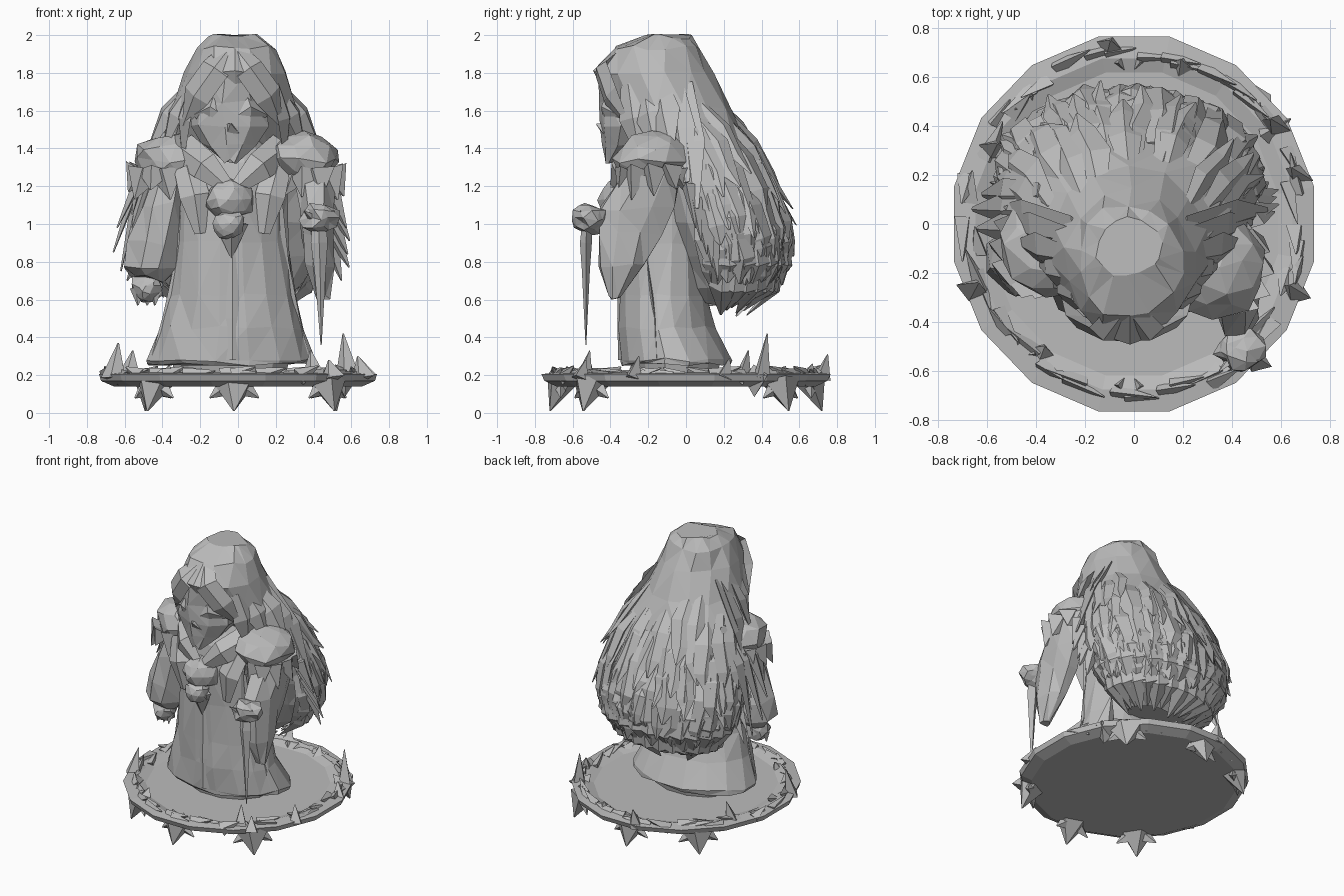
import bpy, bmesh, math, random
from mathutils import Vector

random.seed(7)
if "Cube" in bpy.data.objects:
    bpy.data.objects.remove(bpy.data.objects["Cube"], do_unlink=True)

GREY = (0.5, 0.5, 0.5, 1)
stone = bpy.data.materials.new("plain grey")
stone.use_nodes = True
stone.diffuse_color = GREY
stone.node_tree.nodes["Principled BSDF"].inputs["Base Color"].default_value = GREY


def finish(name, bm):
    bmesh.ops.recalc_face_normals(bm, faces=bm.faces)
    me = bpy.data.meshes.new(name)
    bm.to_mesh(me)
    bm.free()
    me.materials.append(stone)
    ob = bpy.data.objects.new(name, me)
    bpy.context.collection.objects.link(ob)


def skin(bm, rings):
    """Join rings of points with faces and cap both ends."""
    vs = [[bm.verts.new(p) for p in r] for r in rings]
    n = len(vs[0])
    for a, b in zip(vs, vs[1:]):
        for i in range(n):
            j = (i + 1) % n
            bm.faces.new((a[i], a[j], b[j], b[i]))
    bm.faces.new(vs[0])
    bm.faces.new(vs[-1])


def jit(a):
    return Vector([random.uniform(-a, a) for _ in range(3)])


def loft(name, sections, n, rough=0.0):
    """Stack ellipses given as z, cx, cy, rx, ry."""
    bm = bmesh.new()
    rings = []
    for z, cx, cy, rx, ry in sections:
        rings.append([Vector((cx + rx * math.cos(t), cy + ry * math.sin(t), z)) + jit(rough)
                      for t in (math.tau * (i + 0.5) / n for i in range(n))])
    skin(bm, rings)
    bmesh.ops.triangulate(bm, faces=[f for f in bm.faces if len(f.verts) == 4 and rough])
    finish(name, bm)


def tube(bm, path, widths, out, thick=0.4, sides=4):
    """Faceted blade along a path; out is the direction of its thickness."""
    rings = []
    for i, p in enumerate(path):
        d = (path[min(i + 1, len(path) - 1)] - path[max(i - 1, 0)]).normalized()
        s = d.cross(out).normalized()
        u = s.cross(d)
        rings.append([p + widths[i] * (s * math.cos(t) + u * math.sin(t) * thick)
                      for t in (math.tau * k / sides for k in range(sides))])
    skin(bm, rings)


def blob(name, loc, size, rough=0.12):
    bm = bmesh.new()
    bmesh.ops.create_icosphere(bm, subdivisions=2, radius=1)
    for v in bm.verts:
        v.co = Vector(loc) + (v.co + jit(rough)) * Vector(size)
    finish(name, bm)


def spike(bm, base, tip, r, sides=4, out=(0.3, 0.9, 0.1)):
    tube(bm, [Vector(base), Vector(tip)], [r, 0.004], Vector(out), 0.7, sides)


# Plinth: disc with a raised rim
loft("plinth", [(0.14, 0, 0, .67, .7), (0.17, 0, 0, .74, .765), (0.205, 0, 0, .75, .78),
                (0.215, 0, 0, .66, .69), (0.195, 0, 0, .6, .63)], 16)

# Broad pointed feet under the plinth
bm = bmesh.new()
for x, y in [(-.02, -.66), (-.44, -.5), (.47, -.5), (-.45, .5), (.48, .5), (-.02, .66)]:
    c, o = Vector((x, y, 0.17)), Vector((x, y, 0)).normalized()
    side = Vector((-o.y, o.x, 0))
    spike(bm, c, c + o * .06 - Vector((0, 0, .16)), .12, 5, o)
    for s in (-1, 1):
        spike(bm, c, c + side * s * .13 - Vector((0, 0, .09)), .08, 4, o)
finish("plinth_feet", bm)

# Broken shards lying and standing along the rim
bm = bmesh.new()
for i in range(44):
    t = math.tau * i / 44 + random.uniform(-.05, .05)
    r = random.uniform(.86, .95)
    p = Vector((.74 * r * math.cos(t), .77 * r * math.sin(t), .19))
    along = Vector((-math.sin(t), math.cos(t), 0)) * random.choice((-1, 1))
    spike(bm, p, p + along * random.uniform(.1, .18) + Vector((0, 0, random.uniform(.02, .06))), .05)
for x, y, h in [(-.66, -.27, .37), (.58, .4, .42), (.67, .2, .29), (.4, -.54, .33), (-.38, -.53, .25),
                (-.1, .72, .31), (-.58, .3, .33), (.66, -.28, .3), (.5, -.56, .28), (.2, .64, .26)]:
    spike(bm, (x, y, .18), (x * .96, y + .03, h), .07)
spike(bm, (.54, .36, .17), (.64, .43, .2), .09)
finish("rim_shards", bm)

# Gown: flared skirt, waist and chest
loft("gown", [(.26, -.04, -.05, .45, .29), (.28, -.04, -.05, .46, .3), (.45, -.03, -.1, .385, .255),
              (.62, -.03, -.12, .34, .24), (.9, -.03, -.12, .3, .24), (1.15, -.03, -.12, .29, .25),
              (1.32, -.03, -.1, .28, .24), (1.45, -.03, -.1, .17, .17)], 16, .012)
loft("underskirt", [(.19, -.04, -.05, .3, .22), (.27, -.04, -.05, .32, .24)], 12)

# Folds, front placket and open coat edges
bm = bmesh.new()
front = Vector((0, -1, 0))
for top, bot, w in [(-.03, -.03, .06), (-.16, -.27, .04), (.1, .2, .04), (-.25, -.4, .05), (.19, .32, .05)]:
    k = abs(bot + .03)
    path = [Vector((top, -.34 + k * .25, 1.22)), Vector(((top * 2 + bot) / 3, -.345 + k * .4, .8)),
            Vector(((top + bot * 2) / 3, -.34 + k * .5, .5)), Vector((bot, -.33 + k * .5, .28))]
    tube(bm, path, [w * .7, w * .7, w, w * 1.2], front, .4)
finish("gown_folds", bm)

# Collar lapels and chest pendant
bm = bmesh.new()
for s in (-1, 1):
    tube(bm, [Vector((-.03 + s * .27, -.2, 1.4)), Vector((-.03 + s * .15, -.36, 1.31)),
              Vector((-.03 + s * .03, -.38, 1.2))], [.09, .08, .04], front, .5)
    tube(bm, [Vector((-.03 + s * .24, -.28, 1.3)), Vector((-.03 + s * .2, -.35, 1.15)),
              Vector((-.03 + s * .17, -.33, .95))], [.07, .08, .03], front, .4)
spike(bm, (-.035, -.39, 1.0), (-.035, -.36, .82), .09, 4, front)
finish("collar", bm)
blob("pendant_head", (-.05, -.36, 1.13), (.13, .1, .11))
blob("pendant_jaw", (-.05, -.4, 1.0), (.09, .07, .08))

# Head with brow, nose and pointed chin
loft("face", [(1.33, -.04, -.39, .03, .03), (1.42, -.04, -.31, .15, .14), (1.52, -.04, -.27, .21, .19),
              (1.65, -.04, -.26, .2, .2), (1.78, -.04, -.28, .16, .19), (1.84, -.04, -.28, .1, .15)], 9, .012)
bm = bmesh.new()
spike(bm, (-.04, -.42, 1.5), (-.04, -.475, 1.53), .06, 4)
for s in (-1, 1):
    tube(bm, [Vector((-.04, -.43, 1.55)), Vector((-.04 + s * .1, -.43, 1.62)),
              Vector((-.04 + s * .19, -.35, 1.58))], [.03, .05, .03], front, .4)
finish("face_features", bm)

# Hair: solid core, and locks that follow its outline
HAIR = [(1.995, -.02, -.1, .13, .12), (1.93, -.02, -.15, .215, .23), (1.8, -.02, -.17, .265, .31),
        (1.62, -.02, -.08, .33, .31), (1.4, -.02, .09, .41, .27), (1.2, -.02, .15, .47, .3),
        (1.0, -.02, .2, .51, .32), (.82, -.02, .24, .47, .28), (.66, -.02, .23, .36, .21),
        (.58, -.02, .2, .22, .12)]
loft("hair_core", HAIR, 14, .015)


def on_hair(t, z, lift):
    for a, b in zip(HAIR, HAIR[1:]):
        if a[0] >= z >= b[0]:
            k = (a[0] - z) / (a[0] - b[0])
            cx, cy, rx, ry = [u + (v - u) * k for u, v in zip(a[1:], b[1:])]
            return Vector((cx + (rx + lift) * math.cos(t), cy + (ry + lift) * math.sin(t), z))


bm = bmesh.new()
for z0, length, count in [(1.6, .45, 13), (1.47, .5, 16), (1.3, .45, 18), (1.12, .38, 19), (.97, .33, 18)]:
    for i in range(count):
        t = math.radians(-22 + 228 * (i + random.uniform(.1, .9)) / count)
        z = z0 + random.uniform(-.09, .09)
        ln = min(length * random.uniform(.75, 1.2), z - .6)
        tip = random.uniform(.02, .08)
        path = [on_hair(t, z, -.025)] + [on_hair(t + random.uniform(-.05, .05), z - ln * k, lift)
                                         for k, lift in ((.35, .015), (.75, .03), (1, tip))]
        w = random.uniform(.05, .09)
        tube(bm, path, [w * .5, w, w * .8, .006], Vector((math.cos(t), math.sin(t), .2)), .4)
finish("hair_locks", bm)

# Ragged ends that curl under
bm = bmesh.new()
for row, (top, drop) in enumerate([(.9, .68), (.74, .58)]):
    for i in range(15):
        t = math.radians(-15 + 210 * (i + row * .5) / 15)
        tip = on_hair(t, drop, 0) - Vector((0, 0, random.uniform(.01, .07)))
        tube(bm, [on_hair(t, top, .01), on_hair(t, (top + drop) / 2, .03), tip], [.05, .08, .006],
             Vector((math.cos(t), math.sin(t), 0)), .4)
finish("hair_ends", bm)

# Fringe and long locks framing the face
bm = bmesh.new()
for s in (-1, 1):
    tube(bm, [Vector((-.03 + s * .02, -.36, 1.91)), Vector((-.03 + s * .09, -.45, 1.82)),
              Vector((-.03 + s * .19, -.4, 1.68)), Vector((-.03 + s * .26, -.3, 1.52))],
         [.06, .08, .08, .01], Vector((s * .3, -1, .2)), .35)
    for x, y, z in [(.27, -.24, 1.36), (.37, -.16, 1.4), (.45, -.08, 1.4), (.5, .0, 1.22), (.56, .05, 1.08)]:
        tip = Vector((-.02 + s * x, y, z))
        start = Vector((-.02 + s * .22, y - .06, 1.74))
        tube(bm, [start, start.lerp(tip, .5) + Vector((s * .02, 0, .01)), tip],
             [.05, .09, .02], Vector((s, -.4, 0)), .35)
# Loose locks draped over the right arm
for x, y, z in [(-.56, -.1, 1.05), (-.64, -.02, .98), (-.66, .06, .85), (-.62, .12, .75)]:
    tube(bm, [Vector((-.38, y, 1.48)), Vector((-.52, y, 1.25)), Vector((x, y, z))], [.05, .07, .01],
         Vector((-1, -.2, 0)), .4)
finish("face_locks", bm)

# Shoulders, fur cuffs and bell sleeves
for s, side, y0 in ((1, "left", -.17), (-1, "right", -.1)):
    blob(side + "_shoulder", (s * .35 - .01, y0, 1.34), (.19, .2, .15))
    bm = bmesh.new()
    for i in range(10):
        a = math.tau * i / 10
        p = Vector((s * .4 - .01 + .1 * math.cos(a), y0 + .15 * math.sin(a), 1.28))
        spike(bm, p, p + Vector((.07 * math.cos(a), .05 * math.sin(a), -random.uniform(.08, .16))), .1)
    for i in range(5):
        p = Vector((s * .48, .02 + .03 * i, 1.2 - .07 * i))
        spike(bm, p, p + Vector((s * random.uniform(.06, .12), .03, -.22)), .06)
    finish(side + "_fur", bm)
loft("left_sleeve", [(1.26, .4, -.18, .12, .16), (1.08, .42, -.26, .1, .21), (.95, .42, -.3, .09, .18),
                     (.78, .43, -.34, .075, .13), (.61, .45, -.38, .03, .03)], 8, .012)
loft("right_sleeve", [(1.3, -.34, -.11, .1, .14), (1.1, -.4, -.12, .12, .16), (.9, -.44, -.13, .14, .16),
                      (.76, -.46, -.14, .15, .14), (.71, -.47, -.14, .1, .1)], 8, .02)

# Hands and the held thorn
blob("left_hand", (.43, -.51, 1.03), (.1, .09, .08), .2)
blob("right_hand", (-.48, -.15, .67), (.08, .08, .08), .2)
bm = bmesh.new()
for dx in (-.05, 0, .04):
    spike(bm, (-.48 + dx, -.16, .66), (-.48 + dx, -.17, .57), .045)
finish("right_fingers", bm)
bm = bmesh.new()
tube(bm, [Vector((.43, -.52, 1.08)), Vector((.43, -.53, .9)), Vector((.435, -.53, .75)),
          Vector((.44, -.53, .36))], [.03, .045, .03, .003], front, .7)
for dx, dy in ((.08, -.04), (-.08, -.08), (.03, .1)):
    spike(bm, (.43, -.52, 1.0), (.43 + dx, -.52 + dy, 1.07), .04)
finish("held_thorn", bm)
